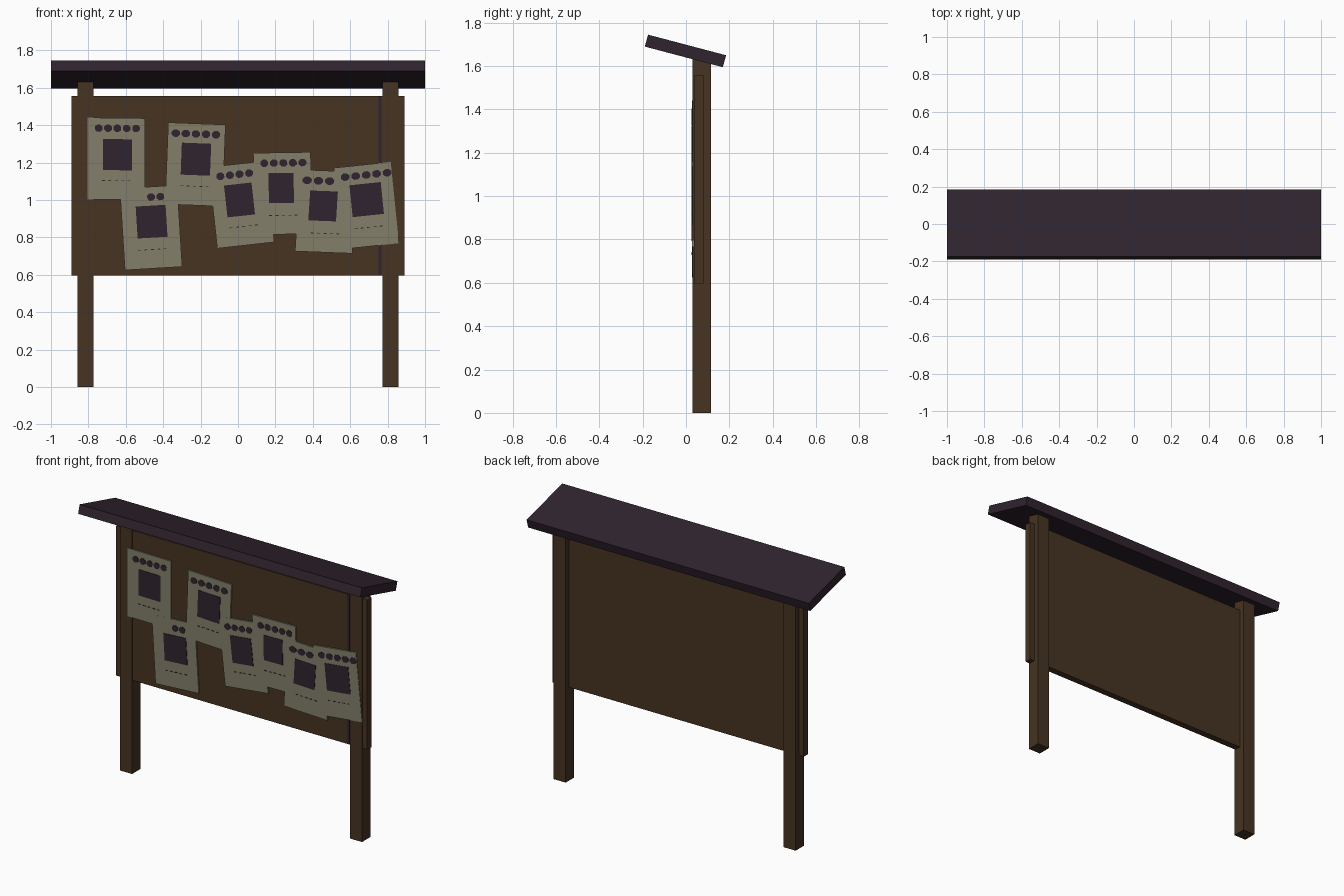
import bpy, bmesh, math
from mathutils import Vector

if "Cube" in bpy.data.objects:
    bpy.data.objects.remove(bpy.data.objects["Cube"])


def material(name, rgb):
    m = bpy.data.materials.new(name)
    m.diffuse_color = (*rgb, 1)
    m.use_nodes = True
    m.node_tree.nodes["Principled BSDF"].inputs["Base Color"].default_value = m.diffuse_color
    return m


WOOD = material("brown wood", (0.061, 0.033, 0.016))
DARK = material("dark plum", (0.029, 0.017, 0.028))
PAPER = material("aged paper", (0.223, 0.212, 0.144))


def finish(name, bm, mat):
    bmesh.ops.recalc_face_normals(bm, faces=bm.faces)
    me = bpy.data.meshes.new(name)
    bm.to_mesh(me)
    bm.free()
    me.materials.append(mat)
    ob = bpy.data.objects.new(name, me)
    bpy.context.collection.objects.link(ob)
    return ob


def prism(bm, outline, axis, a, b):
    """Extrude a 2D outline from a to b along x (outline = y,z) or y (outline = x,z)."""
    put = (lambda p, d: (d, *p)) if axis == 'x' else (lambda p, d: (p[0], d, p[1]))
    lo = [bm.verts.new(put(p, a)) for p in outline]
    hi = [bm.verts.new(put(p, b)) for p in outline]
    bm.faces.new(lo)
    bm.faces.new(hi[::-1])
    n = len(lo)
    for i in range(n):
        bm.faces.new((lo[i], lo[(i + 1) % n], hi[(i + 1) % n], hi[i]))


def part(name, outline, axis, a, b, mat):
    bm = bmesh.new()
    prism(bm, outline, axis, a, b)
    return finish(name, bm, mat)


def rect(x0, z0, x1, z1):
    return [(x0, z0), (x1, z0), (x1, z1), (x0, z1)]


# Posts, with tops cut to the roof pitch
for side, x in (("left", -0.815), ("right", 0.815)):
    part(side + "_post", [(0.03, 0), (0.115, 0), (0.115, 1.611), (0.03, 1.633)],
         'x', x - 0.043, x + 0.043, WOOD)

# Notice board and the dark strip on its right
part("board", rect(0.037, 0.597, 0.08, 1.557), 'x', -0.89, 0.89, WOOD)
part("dark_strip", rect(0.75, 0.6, 0.768, 1.555), 'y', 0.034, 0.0375, DARK)

# Tilted roof slab
part("roof", [(-0.19, 1.69), (0.17, 1.595), (0.185, 1.65), (-0.175, 1.745)],
     'x', -1, 1, DARK)

# Posters: centre x, z, tilt in degrees, span of the title marks,
# picture centre x, z, and picture size
posters = [
    (-0.650, 1.220, -0.7, -0.77, -0.52, -0.645, 1.242, 0.155, 0.166),
    (-0.465, 0.852, 3.4, -0.49, -0.39, -0.462, 0.884, 0.160, 0.171),
    (-0.228, 1.190, -2.2, -0.36, -0.09, -0.225, 1.218, 0.157, 0.171),
    (0.018, 0.975, 6.3, -0.12, 0.085, 0.008, 1.000, 0.148, 0.171),
    (0.240, 1.035, 0.9, 0.115, 0.37, 0.231, 1.064, 0.134, 0.160),
    (0.472, 0.938, -2.2, 0.34, 0.52, 0.455, 0.968, 0.148, 0.160),
    (0.686, 0.970, 6.0, 0.545, 0.825, 0.688, 1.002, 0.168, 0.171),
]
W, H = 0.307, 0.437
# Lean of each poster's long sides (they are slightly skewed)
leans = [0, 3.6, -2.2, 6.3, 1.4, -3.6, 5.8]

for i, (cx, cz, tilt, t0, t1, px, pz, pw, ph) in enumerate(posters):
    u = Vector((math.cos(math.radians(tilt)), math.sin(math.radians(tilt))))
    l = math.radians(leans[i])
    v = Vector((-math.sin(l), math.cos(l)))

    def quad(x, z, w, h):
        c = Vector((x, z))
        return [c + u * sx * w / 2 + v * sz * h / 2
                for sx, sz in ((-1, -1), (1, -1), (1, 1), (-1, 1))]

    y = 0.0285 - i * 0.0003
    part(f"poster_{i + 1}", quad(cx, cz, W, H), 'y', y, 0.0365, PAPER)

    # Picture, round heading marks and fine dashes printed on the poster
    bm = bmesh.new()
    prism(bm, quad(px, pz, pw, ph), 'y', 0.0245, 0.0275)
    n = max(2, round((t1 - t0) / 0.053))
    step = (t1 - t0) / n
    for k in range(n):
        x = t0 + (k + 0.5) * step
        c = Vector((cx, cz)) + v * 0.163
        z = c.y + (x - c.x) * u.y / u.x
        r = step * 0.44
        ring = [Vector((x, z)) + u * r * math.cos(a) + v * 0.021 * math.sin(a)
                for a in (math.tau * (j + 0.5) / 8 for j in range(8))]
        prism(bm, ring, 'y', 0.0245, 0.0275)
    for k in range(5):
        p = Vector((cx, cz)) - v * 0.117 + u * (k - 2) * 0.034
        prism(bm, quad(p.x, p.y, 0.016, 0.004), 'y', 0.0245, 0.0275)
    finish(f"poster_print_{i + 1}", bm, DARK)
